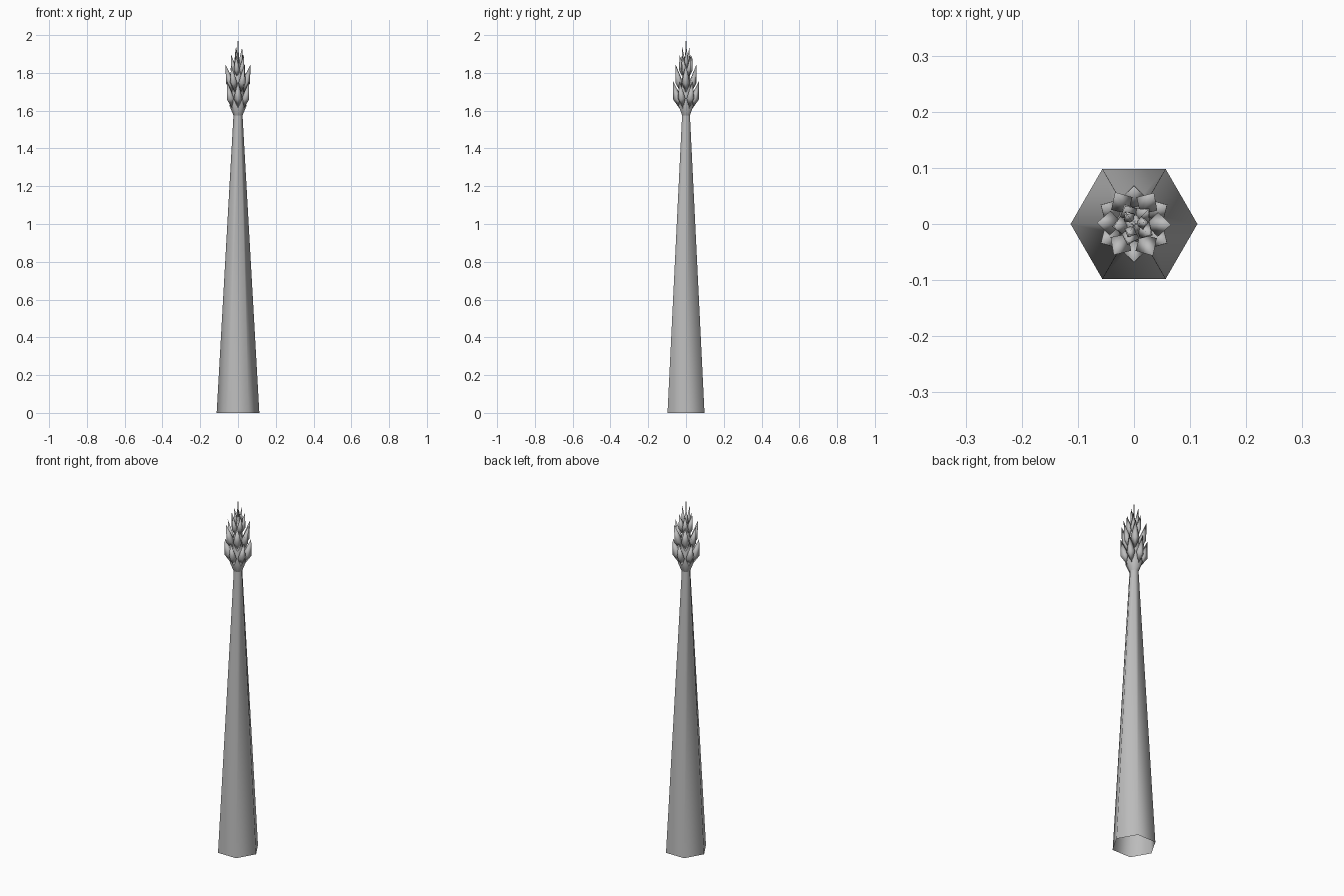
import bpy, bmesh, math, random
from mathutils import Vector, Matrix

if "Cube" in bpy.data.objects:
    bpy.data.objects.remove(bpy.data.objects["Cube"])
random.seed(4)

grey = bpy.data.materials.new("plain grey")
grey.use_nodes = True
grey.diffuse_color = (0.5, 0.5, 0.5, 1)
grey.node_tree.nodes["Principled BSDF"].inputs["Base Color"].default_value = (0.5, 0.5, 0.5, 1)


def loft(name, profile, sides, smooth=True):
    """Rings of (radius, height); radius 0 closes to a point, open ends stay open."""
    bm = bmesh.new()
    rings = []
    for r, z in profile:
        if r == 0:
            rings.append([bm.verts.new((0, 0, z))] * sides)
        else:
            rings.append([bm.verts.new((r * math.cos(math.tau * i / sides),
                                        r * math.sin(math.tau * i / sides), z)) for i in range(sides)])
    for low, high in zip(rings, rings[1:]):
        for i in range(sides):
            j = (i + 1) % sides
            corners = list(dict.fromkeys((low[i], low[j], high[j], high[i])))
            bm.faces.new(corners).smooth = smooth
    mesh = bpy.data.meshes.new(name)
    bm.to_mesh(mesh)
    bm.free()
    mesh.materials.append(grey)
    obj = bpy.data.objects.new(name, mesh)
    bpy.context.collection.objects.link(obj)
    return obj


# Tapered six-sided stem, open underneath
loft("stem", [(0.113, 0), (0.024, 1.575)], 6)
# Flared cup and hidden core of the ear
loft("ear_core", [(0.024, 1.575), (0.045, 1.625), (0.035, 1.68), (0.022, 1.80), (0, 1.90)], 6)
# Thin spike at the top
loft("top_spike", [(0.007, 1.84), (0.003, 1.93), (0, 2.0)], 4)

# Rows of pointed grains: count, first angle, foot radius and height, tip radius and height, half width
rows = [(6, 30, 0.033, 1.61, 0.068, 1.755, 0.023),
        (6, 2, 0.028, 1.69, 0.066, 1.845, 0.022),
        (5, 40, 0.014, 1.77, 0.036, 1.895, 0.017),
        (3, 10, 0.010, 1.81, 0.022, 1.935, 0.012)]
for row, (count, first, r0, z0, r1, z1, half) in enumerate(rows, 1):
    for k in range(count):
        turn = math.radians(first + 360 * k / count + (random.uniform(-6, 6) if row > 1 else 0))
        out = Vector((math.cos(turn), math.sin(turn), 0))
        foot = out * r0 + Vector((0, 0, z0))
        axis = out * r1 + Vector((0, 0, z1)) - foot
        n = axis.length
        grain = loft(f"grain_row{row}_{k + 1}", [(0, 0), (half, 0.38 * n), (0, n)], 4)
        side = Vector((-out.y, out.x, 0))
        up = axis.normalized()
        basis = Matrix((side.cross(up), side, up)).transposed().to_4x4()
        grain.matrix_world = Matrix.Translation(foot) @ basis
